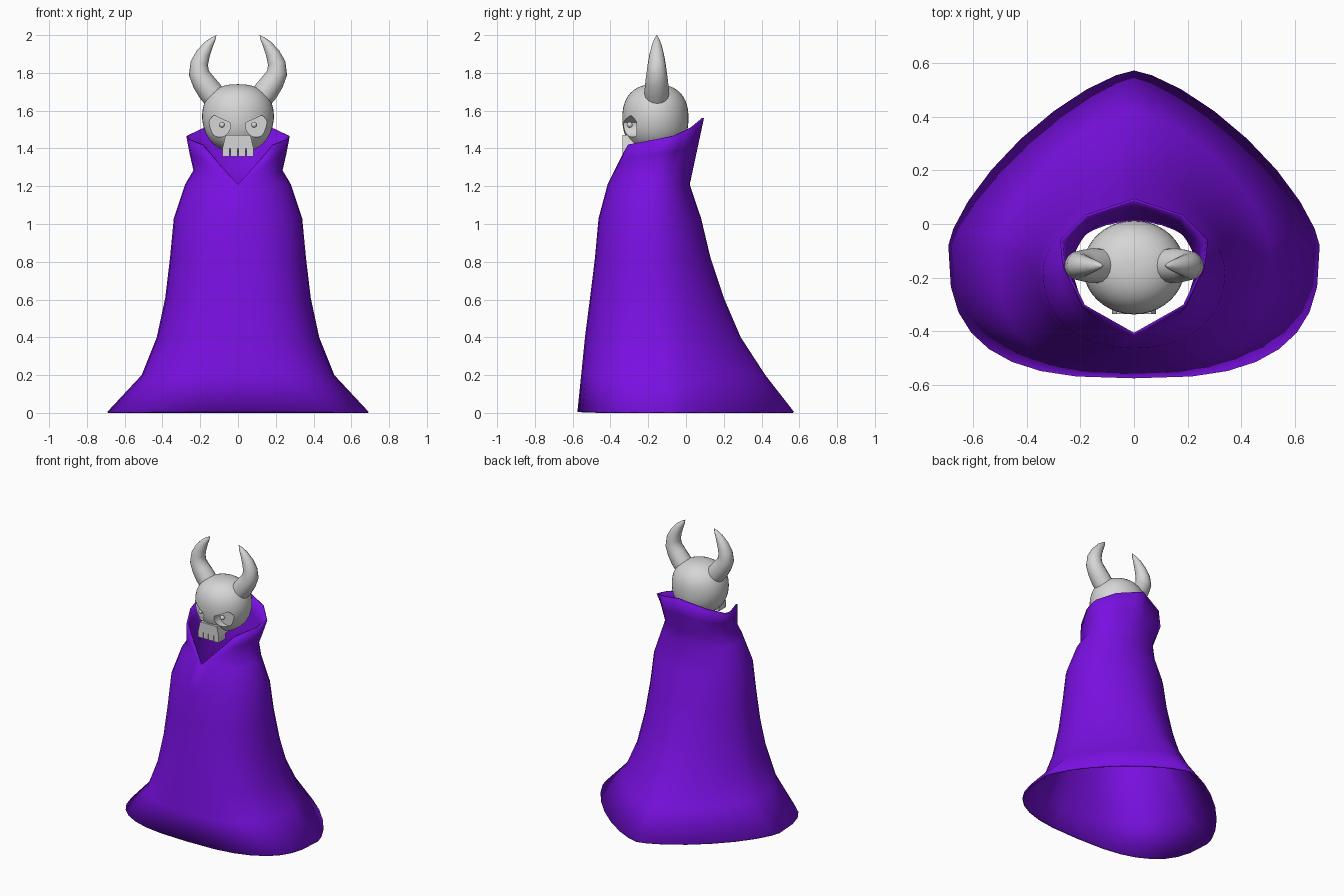
import bpy, bmesh, math
from mathutils import Vector

if "Cube" in bpy.data.objects:
    bpy.data.objects.remove(bpy.data.objects["Cube"])


def material(name, rgb):
    m = bpy.data.materials.new(name)
    m.diffuse_color = (*rgb, 1)
    m.use_nodes = True
    m.node_tree.nodes["Principled BSDF"].inputs["Base Color"].default_value = m.diffuse_color
    return m


PURPLE = material("purple cloth", (0.19, 0.005, 0.75))
BONE = material("pale bone", (0.67, 0.67, 0.67))


def finish(bm, name, mat, smooth=35):
    me = bpy.data.meshes.new(name)
    bm.to_mesh(me)
    bm.free()
    ob = bpy.data.objects.new(name, me)
    bpy.context.collection.objects.link(ob)
    me.materials.append(mat)
    if smooth:
        bpy.ops.object.select_all(action='DESELECT')
        ob.select_set(True)
        bpy.context.view_layer.objects.active = ob
        bpy.ops.object.shade_smooth_by_angle(angle=math.radians(smooth))
    return ob


def loft(bm, rings):
    """Skin a stack of closed rings of equal length."""
    rows = [[bm.verts.new(p) for p in r] for r in rings]
    n = len(rows[0])
    for a, b in zip(rows, rows[1:]):
        for j in range(n):
            k = (j + 1) % n
            bm.faces.new((a[j], a[k], b[k], b[j]))
    return rows


# --- cloak: rounded front, pointed back, V-necked flared collar ---
N = 32
# height, half width, widest y, front y, back y, front power, back power
SECTIONS = [
    (0.005, 0.692, -0.08, -0.575, 0.572, 2.8, 1.4),
    (0.20, 0.51, -0.10, -0.555, 0.42, 2.7, 1.5),
    (0.40, 0.43, -0.13, -0.535, 0.29, 2.5, 1.6),
    (0.61, 0.385, -0.15, -0.508, 0.20, 2.4, 1.7),
    (0.82, 0.36, -0.17, -0.482, 0.13, 2.3, 1.8),
    (1.03, 0.34, -0.18, -0.463, 0.08, 2.2, 1.9),
    (1.21, 0.28, -0.18, -0.415, 0.02, 2.0, 2.0),
]


def section(z, w, yc, yf, yb, pf, pb):
    ring = []
    for j in range(N):
        a = 2 * math.pi * j / N
        s, c = math.sin(a), math.cos(a)
        p, depth = (pf, yc - yf) if c > 0 else (pb, yb - yc)
        x = w * math.copysign(abs(s) ** (2 / p), s) if abs(s) > 1e-6 else 0
        y = yc - depth * math.copysign(abs(c) ** (2 / p), c) if abs(c) > 1e-6 else yc
        ring.append(Vector((x, y, z)))
    return ring


# collar rim from front to back: fraction, x, y, z
RIM = [(0, 0, -0.415, 1.21), (0.31, 0.19, -0.31, 1.42), (0.45, 0.27, -0.15, 1.45),
       (0.56, 0.275, -0.06, 1.465), (0.75, 0.18, 0.035, 1.51), (1, 0, 0.095, 1.56)]


def rim_point(j):
    side = 1 if j <= N // 2 else -1
    t = min(j, N - j) / (N / 2)
    for p, q in zip(RIM, RIM[1:]):
        if t <= q[0]:
            f = (t - p[0]) / (q[0] - p[0])
            v = Vector(p[1:]).lerp(Vector(q[1:]), f)
            return Vector((side * v.x, v.y, v.z))


rings = [section(*s) for s in SECTIONS]
rim = [rim_point(j) for j in range(N)]


def collar_ring(f, pinch):
    out = []
    for j, (a, b) in enumerate(zip(rings[6], rim)):
        v = a.lerp(b, f)
        v.x *= 1 - pinch * abs(math.sin(2 * math.pi * j / N))
        out.append(v)
    return out


bm = bmesh.new()
loft(bm, rings + [collar_ring(0.3, 0.15), collar_ring(0.65, 0.07), rim])
bmesh.ops.remove_doubles(bm, verts=bm.verts, dist=0.0005)
cloak = finish(bm, "cloak", PURPLE, 45)
shell = cloak.modifiers.new("thickness", 'SOLIDIFY')
shell.thickness = 0.01
shell.offset = -1

# --- skull: slightly boxy ball with carved eye sockets ---
bm = bmesh.new()
bmesh.ops.create_uvsphere(bm, u_segments=40, v_segments=24, radius=1)
for v in bm.verts:
    r = math.hypot(v.co.x, v.co.y)
    k = (r ** 2.4 + abs(v.co.z) ** 2.4) ** (-1 / 2.4)
    v.co = Vector((0.19 * v.co.x * k, -0.162 + 0.175 * v.co.y * k, 1.56 + 0.18 * v.co.z * k))
    if v.co.z < 1.56:                       # narrow towards the jaw
        v.co.x *= 1 - 0.5 * (1.56 - v.co.z)
skull = finish(bm, "skull", BONE, 40)

for side in (-1, 1):
    # socket outline: circle with a slanted brow
    outline = []
    for i in range(24):
        a = 2 * math.pi * i / 24
        x, z = 0.098 + 0.058 * math.cos(a), 1.522 + 0.062 * math.sin(a)
        z = min(z, 1.54 + 0.45 * (x - 0.05))
        outline.append((x * side, z))
    bm = bmesh.new()
    rows = loft(bm, [[(x, y, z) for x, z in outline] for y in (-0.42, -0.262)])
    bm.faces.new(rows[0])
    bm.faces.new(rows[1])
    bmesh.ops.recalc_face_normals(bm, faces=bm.faces)
    cutter = finish(bm, "socket_cutter", BONE, 0)
    cutter.hide_render = True
    cutter.hide_set(True)
    cut = skull.modifiers.new("socket", 'BOOLEAN')
    cut.operation = 'DIFFERENCE'
    cut.solver = 'EXACT'
    cut.object = cutter

    # pupil
    bm = bmesh.new()
    bmesh.ops.create_uvsphere(bm, u_segments=14, v_segments=8, radius=0.016)
    bmesh.ops.translate(bm, verts=bm.verts, vec=(0.085 * side, -0.298, 1.525))
    finish(bm, "pupil", BONE)

    # horn: x, z and radius along its bend
    HORN = [(0.11, 1.655, 0.063), (0.15, 1.705, 0.065), (0.185, 1.755, 0.06),
            (0.207, 1.80, 0.054), (0.205, 1.85, 0.047), (0.185, 1.90, 0.038),
            (0.155, 1.95, 0.025), (0.13, 1.98, 0.013), (0.115, 2.0, 0.001)]
    hoops = []
    for i, (x, z, r) in enumerate(HORN):
        p, q = HORN[max(i - 1, 0)], HORN[min(i + 1, len(HORN) - 1)]
        d = Vector((q[0] - p[0], 0, q[1] - p[1])).normalized()
        n = Vector((d.z, 0, -d.x))
        hoop = []
        for j in range(16):
            a = 2 * math.pi * j / 16
            v = Vector((x, -0.155, z)) + n * r * math.cos(a) + Vector((0, r * math.sin(a), 0))
            v.z = min(v.z, 2.0)
            hoop.append((v.x * side, v.y, v.z))
        hoops.append(hoop)
    bm = bmesh.new()
    rows = loft(bm, hoops)
    bm.faces.new(rows[0])
    bm.faces.new(rows[-1])
    bmesh.ops.recalc_face_normals(bm, faces=bm.faces)
    finish(bm, "horn", BONE, 50)


# --- upper jaw and teeth ---
def block(name, x, w, y0, y1, z0, z1, taper=1):
    bm = bmesh.new()
    bmesh.ops.create_cube(bm, size=1)
    for v in bm.verts:
        k = taper if v.co.z > 0 else 1
        v.co = Vector((x + v.co.x * w * k, (y0 + y1) / 2 + v.co.y * (y1 - y0),
                       (z0 + z1) / 2 + v.co.z * (z1 - z0)))
    finish(bm, name, BONE, 0)


block("upper_jaw", 0, 0.165, -0.335, -0.2, 1.40, 1.47, 0.8)
for i in range(4):
    block("tooth", -0.0625 + i * 0.0417, 0.037, -0.335, -0.26, 1.358, 1.405)
